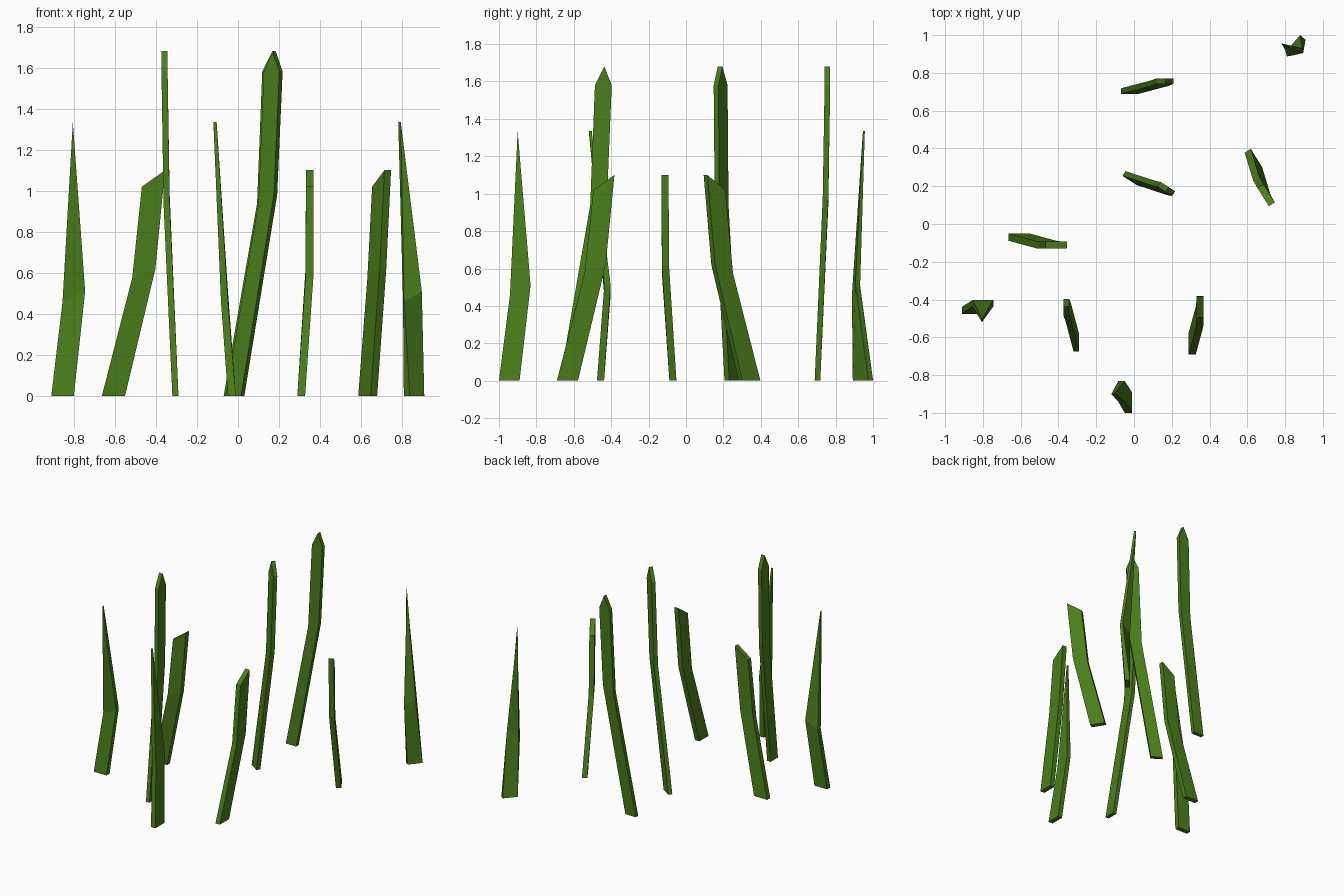
import bpy, bmesh
from math import radians
from mathutils import Vector, Matrix

if "Cube" in bpy.data.objects:
    bpy.data.objects.remove(bpy.data.objects["Cube"])

green = bpy.data.materials.new("grass_green")
green.diffuse_color = (0.07, 0.21, 0.01, 1)
green.use_nodes = True
green.node_tree.nodes["Principled BSDF"].inputs["Base Color"].default_value = green.diffuse_color


def section(center, yaw, width, thick, z_left, z_right):
    """Flat four-cornered slice of a blade, z differing across its width."""
    rot = Matrix.Rotation(radians(yaw), 3, 'Z')
    w, t = width / 2, thick / 2
    corners = [(-w, -t, z_left), (w, -t, z_right), (w, t, z_right), (-w, t, z_left)]
    return [rot @ Vector(c) + Vector((*center, 0)) for c in corners]


def loft(name, rings, tip=None):
    """Skin the slices; the tip is an optional two-point ridge (front, back)."""
    bm = bmesh.new()
    rows = [[bm.verts.new(p) for p in r] for r in rings]
    bm.faces.new(rows[0][::-1])
    for a, b in zip(rows, rows[1:]):
        for i in range(4):
            j = (i + 1) % 4
            bm.faces.new((a[i], a[j], b[j], b[i]))
    r = rows[-1]
    if tip:
        f, k = [bm.verts.new(p) for p in tip]
        bm.faces.new((r[0], r[1], f))
        bm.faces.new((r[1], r[2], k, f))
        bm.faces.new((r[2], r[3], k))
        bm.faces.new((r[3], r[0], f, k))
    else:
        bm.faces.new(r)
    bmesh.ops.recalc_face_normals(bm, faces=bm.faces)
    me = bpy.data.meshes.new(name)
    bm.to_mesh(me)
    bm.free()
    me.materials.append(green)
    bpy.context.collection.objects.link(bpy.data.objects.new(name, me))


def ridge(center, yaw, thick, z):
    d = Matrix.Rotation(radians(yaw), 3, 'Z') @ Vector((0, thick / 2, 0))
    c = Vector((*center, z))
    return c - d, c + d


def moved(base, yaw, shift):
    v = Matrix.Rotation(radians(yaw), 2) @ Vector(shift)
    return Vector(base) + v


# Tall blades with a small arrow tip
for n, (base, yaw) in enumerate([((-0.025, 0.703), 0), ((-0.015, 0.243), -33),
                                 ((-0.305, -0.63), 90)], 1):
    rings = [section(moved(base, yaw, s), yaw, 0.09, 0.03, zl, zr) for s, zl, zr in
             [((0, 0), 0, 0), ((0.163, 0.043), 0.94, 0.98), ((0.188, 0.053), 1.58, 1.58)]]
    loft(f"tall_blade_{n}", rings, ridge(moved(base, yaw, (0.193, 0.053)), yaw, 0.03, 1.68))

# Short blades with a slanted cut top
for n, (base, yaw) in enumerate([((-0.607, -0.07), 0), ((0.632, 0.34), -58),
                                 ((0.308, -0.634), 90)], 1):
    rings = [section(moved(base, yaw, s), yaw, 0.113, 0.038, zl, zr) for s, zl, zr in
             [((0, 0), 0, 0), ((0.148, -0.04), 0.575, 0.62), ((0.195, -0.042), 1.02, 1.1)]]
    loft(f"short_blade_{n}", rings)

# Pointed blades: base, base yaw, bend centre, bend yaw, bend width, tip
pointed = [((-0.855, -0.457), 0, (-0.8, -0.42), 0, 0.11, (-0.805, -0.512)),
           ((-0.03, -0.945), 90, (-0.066, -0.886), 90, 0.11, (-0.112, -0.9)),
           ((0.858, 0.946), 50, (0.85, 0.909), 12, 0.088, (0.787, 0.951))]
for n, (base, yaw, bend, byaw, bw, tip) in enumerate(pointed, 1):
    rings = [section(base, yaw, 0.11, 0.038, 0, 0),
             section(bend, byaw, bw, 0.034 if n < 3 else 0.026, 0.46, 0.51)]
    loft(f"pointed_blade_{n}", rings, ridge(tip, yaw, 0.016, 1.335))
